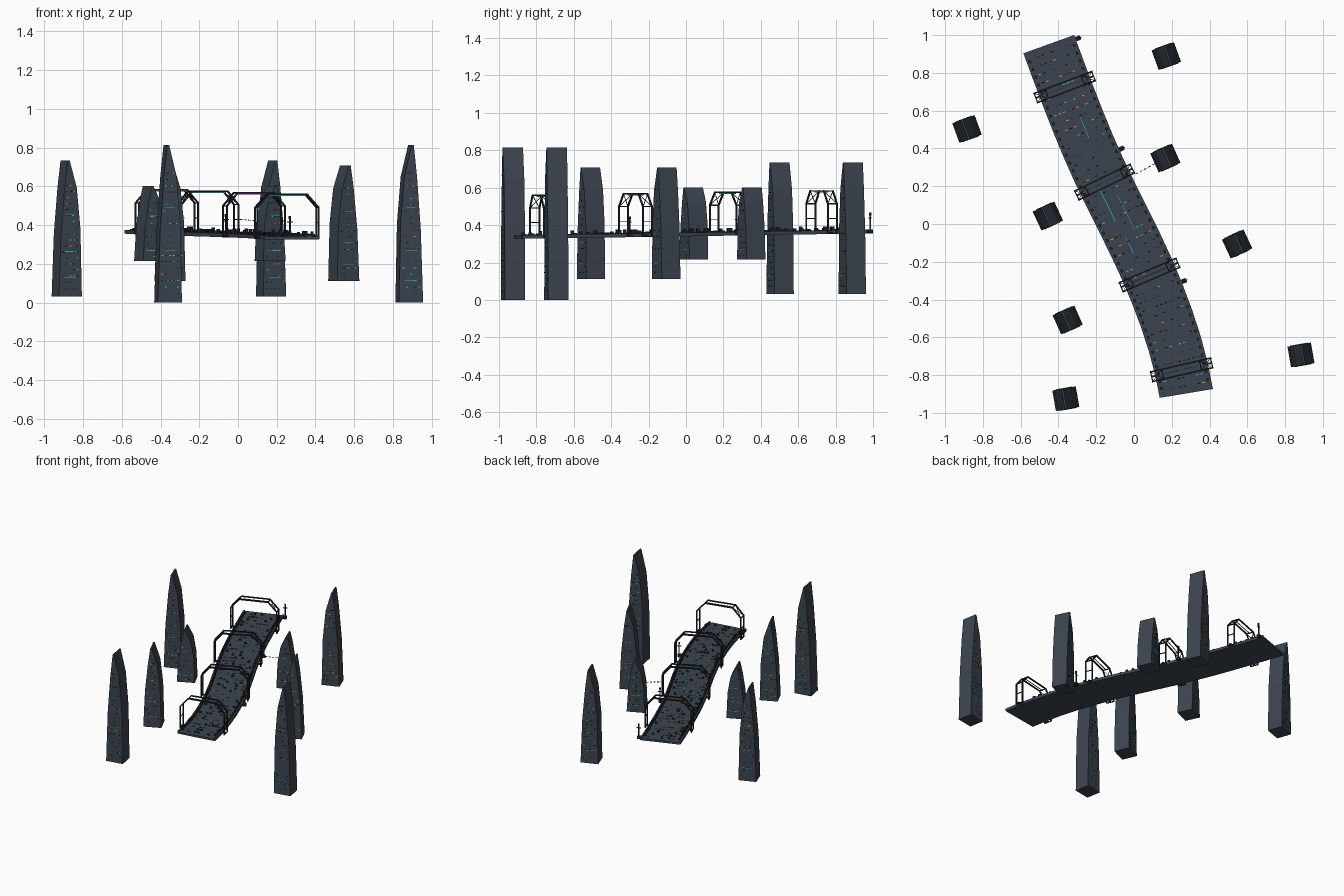
import bpy, bmesh, math, random
from mathutils import Vector, Matrix

if "Cube" in bpy.data.objects:
    bpy.data.objects.remove(bpy.data.objects["Cube"])

random.seed(7)


def material(name, rgb):
    m = bpy.data.materials.new(name)
    m.diffuse_color = (*rgb, 1)
    m.use_nodes = True
    m.node_tree.nodes["Principled BSDF"].inputs["Base Color"].default_value = m.diffuse_color
    return m


SLATE = material("slate", (0.045, 0.058, 0.078))
DARK = material("dark_metal", (0.015, 0.018, 0.024))
CYAN = material("cyan_light", (0.03, 0.5, 0.6))
ORANGE = material("orange_light", (0.8, 0.3, 0.04))
MAGENTA = material("magenta_light", (0.4, 0.04, 0.5))


def finish(bm, name, mats):
    bmesh.ops.recalc_face_normals(bm, faces=bm.faces)
    me = bpy.data.meshes.new(name)
    bm.to_mesh(me)
    bm.free()
    for m in mats:
        me.materials.append(m)
    ob = bpy.data.objects.new(name, me)
    bpy.context.collection.objects.link(ob)
    return ob


def box(bm, frame, centre, size, mat=0):
    m = frame @ Matrix.Translation(centre) @ Matrix.Diagonal((*size, 1))
    r = bmesh.ops.create_cube(bm, size=1, matrix=m)
    for f in {f for v in r["verts"] for f in v.link_faces}:
        f.material_index = mat


def bar(bm, frame, a, b, t, mat=0):
    a, b = Vector(a), Vector(b)
    rot = (b - a).to_track_quat("Z", "Y").to_matrix().to_4x4()
    box(bm, frame @ Matrix.Translation((a + b) / 2) @ rot, (0, 0, 0),
        (t, t, (b - a).length + t * 0.5), mat)


# Bridge centre line: (y, x, slope dx/dy)
PATH = [(-.897, .277, -.165), (-.27, .082, -.43), (.222, -.156, -.485),
        (.725, -.367, -.38), (.952, -.451, -.36)]


def frame_at(y):
    """Local frame on the deck top: x across, y along, z up."""
    for (y0, x0, s0), (y1, x1, s1) in zip(PATH, PATH[1:]):
        if y <= y1 + 1e-6:
            break
    h = y1 - y0
    t = (y - y0) / h
    x = ((2*t**3 - 3*t*t + 1) * x0 + (t**3 - 2*t*t + t) * h * s0
         + (3*t*t - 2*t**3) * x1 + (t**3 - t*t) * h * s1)
    s = ((6*t*t - 6*t) * (x0 - x1) / h + (3*t*t - 4*t + 1) * s0 + (3*t*t - 2*t) * s1)
    z = .341 + (y + .897) / 1.849 * .029
    return Matrix.Translation((x, y, z)) @ Matrix.Rotation(math.atan(-s), 4, "Z")


Y0, Y1 = -.897, .952


def sweep(name, x0, x1, z0, z1, mat, n=14):
    bm = bmesh.new()
    rings = []
    for i in range(n + 1):
        f = frame_at(Y0 + (Y1 - Y0) * i / n)
        rings.append([bm.verts.new(f @ Vector(p)) for p in
                      ((x0, 0, z0), (x1, 0, z0), (x1, 0, z1), (x0, 0, z1))])
    for a, b in zip(rings, rings[1:]):
        for k in range(4):
            bm.faces.new((a[k], a[(k+1) % 4], b[(k+1) % 4], b[k]))
    bm.faces.new(rings[0])
    bm.faces.new(rings[-1])
    finish(bm, name, [mat])


# Deck slab and its low edge curbs
sweep("deck", -.143, .143, -.014, 0, SLATE)
for side, nm in ((-1, "left"), (1, "right")):
    a, b = sorted((side * .132, side * .143))
    sweep("curb_" + nm, a, b, 0, .006, SLATE)

# Small blocks along both deck edges
bm = bmesh.new()
for i in range(44):
    f = frame_at(Y0 + .05 + (Y1 - Y0 - .1) * i / 43)
    for s in (-1, 1):
        h = random.choice((.012, .018, .026))
        box(bm, f, (s * .125, 0, h / 2), (.012, .016, h))
finish(bm, "edge_blocks", [DARK])

# Blocks and light dashes scattered in lanes over the deck
bm = bmesh.new()
for i in range(42):
    f = frame_at(Y0 + .04 + (Y1 - Y0 - .08) * i / 41)
    for lane in range(-4, 5):
        if random.random() < .45:
            h = random.choice((.003, .004, .012))
            mat = random.choice((0, 0, 1, 2)) if h < .01 else 0
            box(bm, f, (lane * .025, 0, h / 2), (.014, .005, h), mat)
finish(bm, "deck_fittings", [DARK, CYAN, ORANGE])

# Thin cyan lane strips in the middle of the deck
bm = bmesh.new()
for y, x, l in ((.12, -.04, .2), (.05, .03, .2), (-.1, -.03, .1), (.5, .02, .12)):
    box(bm, frame_at(y), (x, 0, .002), (.003, l, .003))
finish(bm, "lane_strips", [CYAN])

# Four double-framed arches over the deck
HALF = [(.163, -.012), (.163, .148), (.102, .216)]
OUTLINE = [(-x, z) for x, z in HALF] + HALF[::-1]
for n, y in enumerate((-.772, -.27, .222, .725)):
    f = frame_at(y)
    bm = bmesh.new()
    for d in (-.026, .026):
        for p, q in zip(OUTLINE, OUTLINE[1:]):
            bar(bm, f, (p[0], d, p[1]), (q[0], d, q[1]), .008)
    for x, z in OUTLINE:
        bar(bm, f, (x, -.026, z), (x, .026, z), .006)
    for s in (-1, 1):
        for d in (-.026, .026):
            bar(bm, f, (s * .163, d, .148), (s * .102, -d, .216), .003)
        bar(bm, f, (s * .143, 0, -.007), (s * .163, 0, -.007), .01)
        bar(bm, f, (s * .163, -.026, .07), (s * .163, .026, .07), .005)
    bar(bm, f, (-.1, 0, .21), (.1, 0, .21), .004, 1)
    finish(bm, f"arch_{n + 1}", [DARK, (CYAN, MAGENTA, CYAN, ORANGE)[n]])

# Masts standing on brackets beside the right edge
for n, y in enumerate((-.36, .335, .93)):
    f = frame_at(y)
    bm = bmesh.new()
    box(bm, f, (.155, 0, -.004), (.03, .024, .018))
    bar(bm, f, (.16, 0, 0), (.16, 0, .085), .007)
    bar(bm, f, (.145, 0, .068), (.175, 0, .068), .005)
    box(bm, f, (.16, 0, .09), (.01, .01, .014))
    finish(bm, f"mast_{n + 1}", [DARK])

# Dashed cable reaching from the middle mast toward a tower
bm = bmesh.new()
a, b = Vector((.01, .265, .43)), Vector((.12, .325, .42))
for i in range(5):
    bar(bm, Matrix(), a.lerp(b, i / 5), a.lerp(b, (i + .5) / 5), .004)
finish(bm, "dashed_cable", [DARK])

# Towers: x, y, bottom, top, turn in degrees, outward side
TOWERS = [(-.884, .503, .032, .735, 20, -1), (.171, .889, .032, .735, 20, 1),
          (.166, .349, .215, .602, 24, 1), (-.456, .042, .215, .602, 25, -1),
          (.546, -.106, .112, .708, 25, 1), (-.351, -.508, .112, .708, 24, -1),
          (-.361, -.925, 0, .815, 10, -1), (.884, -.693, 0, .815, 10, 1)]
OUTER = [(0, .063), (.46, .051), (.8, .031), (1, .014)]
INNER = [(0, -.063), (.5, -.055), (.8, -.035), (1, .004)]
DEPTH = .055


def half_at(t):
    for (t0, u0), (t1, u1) in zip(OUTER, OUTER[1:]):
        if t <= t1:
            return u0 + (u1 - u0) * (t - t0) / (t1 - t0)


for n, (x, y, z0, z1, turn, s) in enumerate(TOWERS):
    f = Matrix.Translation((x, y, z0)) @ Matrix.Rotation(math.radians(turn), 4, "Z")
    h = z1 - z0
    # Tapered fin-shaped body
    bm = bmesh.new()
    prof = [(s * u, t * h) for t, u in OUTER + INNER[::-1]]
    face = bm.faces.new([bm.verts.new(f @ Vector((u, -DEPTH, z))) for u, z in prof])
    ext = bmesh.ops.extrude_face_region(bm, geom=[face])
    vs = [v for v in ext["geom"] if isinstance(v, bmesh.types.BMVert)]
    bmesh.ops.translate(bm, verts=vs, vec=f.to_3x3() @ Vector((0, 2 * DEPTH, 0)))
    finish(bm, f"tower_{n + 1}", [SLATE])
    # Small windows and a few long light strips on front and back
    bm = bmesh.new()
    rows = int(h * .82 / .032)
    for side in (-1, 1):
        for r in range(rows):
            t = .06 + .8 * r / rows
            w = half_at(t) - .01
            for c in range(-2, 3):
                if random.random() < .45:
                    box(bm, f, (c / 2 * w * .85, side * DEPTH, t * h),
                        (.01, .006, .005), random.choice((0, 0, 0, 1, 2)))
        for t in (.14, .33, .6):
            box(bm, f, (0, side * DEPTH, t * h), (half_at(t) * 1.1, .004, .003), 1)
    finish(bm, f"tower_windows_{n + 1}", [DARK, CYAN, ORANGE])
